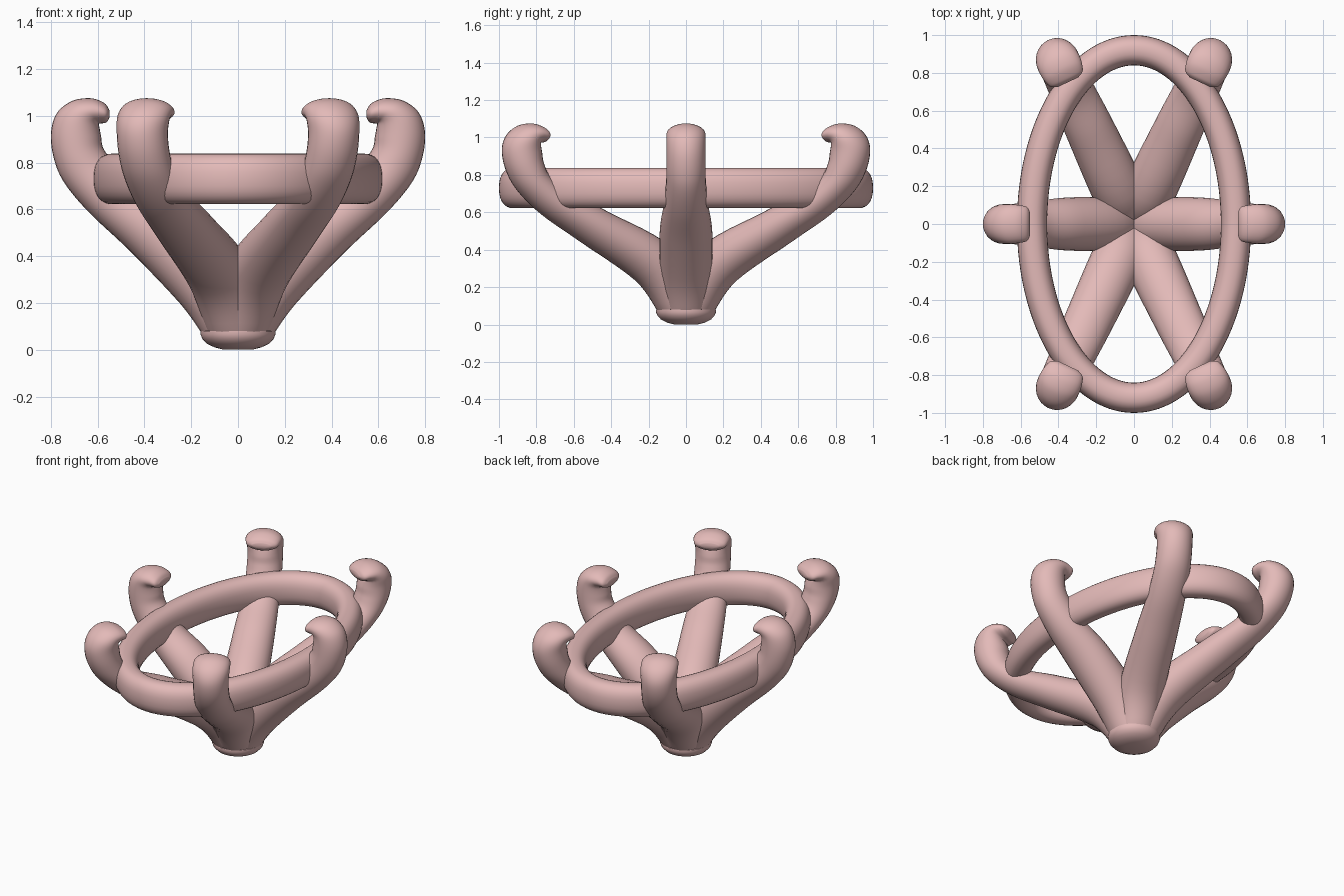
import bpy, bmesh, math
from mathutils import Vector

if "Cube" in bpy.data.objects:
    bpy.data.objects.remove(bpy.data.objects["Cube"])

mat = bpy.data.materials.new("rose_metal")
mat.diffuse_color = (0.77, 0.49, 0.48, 1)
mat.use_nodes = True
mat.node_tree.nodes["Principled BSDF"].inputs["Base Color"].default_value = mat.diffuse_color


def finish(name, rings, closed):
    """Skin a list of equal vertex loops into one smooth object."""
    bm = bmesh.new()
    loops = [[bm.verts.new(p) for p in r] for r in rings]
    n = len(loops[0])
    pairs = list(zip(loops, loops[1:]))
    if closed:
        pairs.append((loops[-1], loops[0]))
    else:
        bm.faces.new(loops[0])
        bm.faces.new(loops[-1])
    for a, b in pairs:
        for i in range(n):
            j = (i + 1) % n
            bm.faces.new((a[i], a[j], b[j], b[i]))
    bmesh.ops.recalc_face_normals(bm, faces=bm.faces)
    me = bpy.data.meshes.new(name)
    bm.to_mesh(me)
    bm.free()
    ob = bpy.data.objects.new(name, me)
    bpy.context.collection.objects.link(ob)
    me.materials.append(mat)
    bpy.ops.object.select_all(action='DESELECT')
    ob.select_set(True)
    bpy.context.view_layer.objects.active = ob
    bpy.ops.object.shade_smooth_by_angle(angle=math.radians(50))
    return ob


def spline(rows, steps=6):
    """Catmull-Rom interpolation of station rows."""
    out = []
    for k in range(len(rows) - 1):
        p = [Vector(rows[max(0, min(len(rows) - 1, k + d))]) for d in (-1, 0, 1, 2)]
        for s in range(steps):
            t = s / steps
            out.append(0.5 * (2 * p[1] + (p[2] - p[0]) * t
                              + (2 * p[0] - 5 * p[1] + 4 * p[2] - p[3]) * t * t
                              + (3 * p[1] - p[0] - 3 * p[2] + p[3]) * t ** 3))
    out.append(Vector(rows[-1]))
    return out


def prong(name, rows, degrees, sides=28):
    """Hooked prong; row = outer r, outer z, inner r, inner z, half width."""
    a = math.radians(degrees)
    c, s = math.cos(a), math.sin(a)
    rings = []
    for ro, zo, ri, zi, w in spline(rows):
        ring = []
        for i in range(sides):
            t = 2 * math.pi * i / sides
            k = 0.5 + 0.5 * math.cos(t)
            r, z, l = ri + (ro - ri) * k, zi + (zo - zi) * k, w * math.sin(t)
            ring.append((r * c - l * s, r * s + l * c, z))
        rings.append(ring)
    finish(name, rings, False)


# oval gallery ring with a slightly squared oval section
rings = []
for i in range(128):
    t = 2 * math.pi * i / 128
    p = Vector((0.54 * math.cos(t), 0.92 * math.sin(t), 0.73))
    nrm = Vector((0.92 * math.cos(t), 0.54 * math.sin(t), 0)).normalized()
    ring = []
    for j in range(28):
        u = 2 * math.pi * j / 28
        sq = lambda v: math.copysign(abs(v) ** 0.85, v)
        ring.append(p + nrm * 0.08 * sq(math.cos(u)) + Vector((0, 0, 0.108 * sq(math.sin(u)))))
    rings.append(ring)
finish("gallery_ring", rings, True)

# two prongs on the short axis
side = [(.155, .07, -.10, .07, .12), (.25, .20, .02, .36, .14), (.46, .42, .26, .59, .14),
        (.635, .585, .44, .71, .118), (.74, .71, .53, .80, .107), (.785, .81, .575, .86, .105),
        (.80, .92, .585, .91, .105), (.775, 1.01, .592, .95, .105), (.71, 1.063, .595, .965, .105),
        (.63, 1.075, .588, .967, .10), (.572, 1.055, .562, .972, .09), (.55, 1.025, .55, .992, .06)]
for n, deg in (("right", 0), ("left", 180)):
    prong("prong_" + n, side, deg)

# four longer corner prongs
corner = [(.155, .07, -.10, .07, .12), (.29, .235, .08, .40, .14), (.62, .445, .46, .60, .13),
          (.84, .585, .69, .70, .118), (.98, .71, .81, .79, .112), (1.05, .82, .85, .865, .11),
          (1.075, .93, .86, .92, .11), (1.05, 1.01, .87, .955, .115), (.985, 1.063, .875, .965, .115),
          (.91, 1.075, .868, .97, .11), (.85, 1.055, .845, .975, .095), (.828, 1.03, .828, .995, .06)]
for n, deg in (("back_right", 65), ("back_left", 115), ("front_left", 245), ("front_right", 295)):
    prong("prong_" + n, corner, deg)

# rounded base button where the prongs meet
profile = [(.06, 0), (.10, .01), (.133, .026), (.152, .046), (.16, .065), (.16, .08), (.14, .085)]
finish("base_button", [[(r * math.cos(math.tau * i / 48), r * math.sin(math.tau * i / 48), z)
                        for i in range(48)] for r, z in profile], False)
